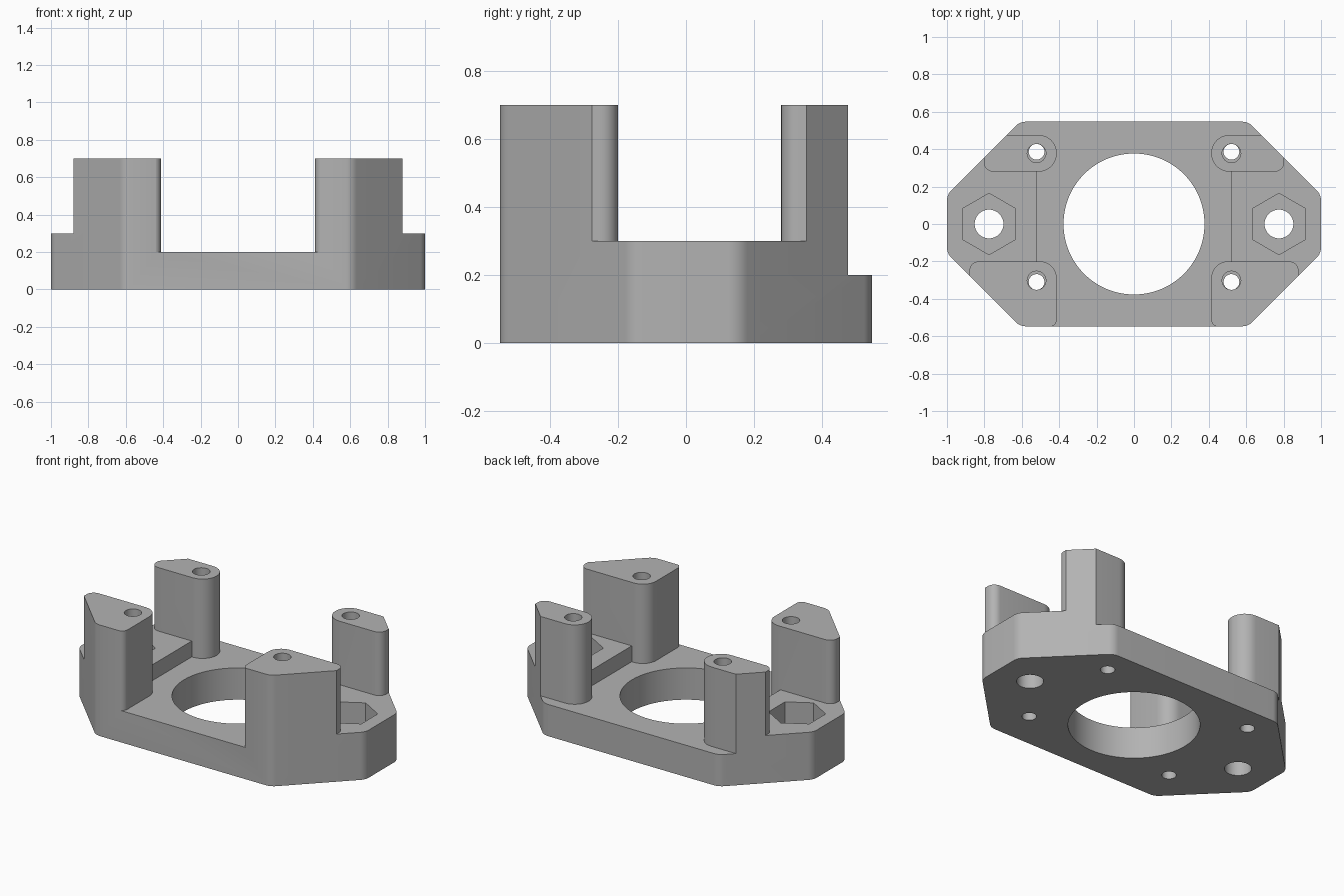
import bpy, bmesh, math
from mathutils import Vector

if "Cube" in bpy.data.objects:
    bpy.data.objects.remove(bpy.data.objects["Cube"], do_unlink=True)

grey = bpy.data.materials.new("plain_grey")
grey.use_nodes = True
colour = (0.45, 0.45, 0.45, 1)
grey.diffuse_color = colour
grey.node_tree.nodes["Principled BSDF"].inputs["Base Color"].default_value = colour


def rounded(corners, steps=8):
    """Outline from (x, y, radius) corners, each replaced by a tangent arc."""
    out = []
    for i, (x, y, r) in enumerate(corners):
        p = Vector((x, y))
        if r == 0:
            out.append(p)
            continue
        a = (Vector(corners[i - 1][:2]) - p).normalized()
        b = (Vector(corners[(i + 1) % len(corners)][:2]) - p).normalized()
        half = a.angle(b) / 2
        centre = p + (a + b).normalized() * r / math.sin(half)
        start = p + a * r / math.tan(half) - centre
        end = p + b * r / math.tan(half) - centre
        a0 = math.atan2(start.y, start.x)
        turn = math.atan2(end.y, end.x) - a0
        turn = (turn + math.pi) % math.tau - math.pi
        for k in range(steps + 1):
            t = a0 + turn * k / steps
            out.append(centre + Vector((math.cos(t), math.sin(t))) * r)
    return out


def disc(x, y, r, sides=48, phase=0):
    return [Vector((x + r * math.cos(phase + math.tau * k / sides),
                    y + r * math.sin(phase + math.tau * k / sides))) for k in range(sides)]


def prism(name, outline, z0, z1, side=1):
    bm = bmesh.new()
    face = bm.faces.new([bm.verts.new((side * p.x, p.y, z0)) for p in outline])
    grown = bmesh.ops.extrude_face_region(bm, geom=[face])["geom"]
    bmesh.ops.translate(bm, vec=(0, 0, z1 - z0),
                        verts=[v for v in grown if isinstance(v, bmesh.types.BMVert)])
    bmesh.ops.recalc_face_normals(bm, faces=bm.faces)
    mesh = bpy.data.meshes.new(name)
    bm.to_mesh(mesh)
    bm.free()
    obj = bpy.data.objects.new(name, mesh)
    mesh.materials.append(grey)
    bpy.context.collection.objects.link(obj)
    return obj


def combine(target, tool, operation):
    mod = target.modifiers.new(operation, "BOOLEAN")
    mod.operation, mod.object, mod.solver = operation, tool, "EXACT"
    bpy.context.view_layer.objects.active = target
    bpy.ops.object.modifier_apply(modifier=mod.name)
    bpy.data.objects.remove(tool, do_unlink=True)


def box(x0, x1, y0, y1):
    return rounded([(x0, y0, 0), (x1, y0, 0), (x1, y1, 0), (x0, y1, 0)])


HOLE_X, BACK_Y, FRONT_Y = 0.518, 0.378, -0.302
body = prism("mount_bracket", box(-1.3, 1.3, -0.8, 0.8), 0, 0.2)

# Raised pads and corner posts, oversized where the outer wall trims them
back_post = rounded([(0.413, 0.28, 0.097), (0.803, 0.28, 0.05),
                     (0.803, 0.476, 0), (0.413, 0.476, 0.097)])
front_post = rounded([(0.413, -0.55, 0.04), (0.88, -0.55, 0),
                      (0.88, -0.2, 0.05), (0.413, -0.2, 0.09)])
for s in (1, -1):
    combine(body, prism("pad", box(HOLE_X, 1.3, FRONT_Y, BACK_Y), 0.1, 0.3, s), "UNION")
    combine(body, prism("back_post", back_post, 0.05, 0.7, s), "UNION")
    combine(body, prism("front_post", front_post, 0.05, 0.7, s), "UNION")

# Outer wall: elongated octagon with softened corners
quarter = [(0.61, 0.547), (1.0, 0.157)]
corners = ([(x, y, 0.08) for x, y in quarter] + [(x, -y, 0.08) for x, y in quarter[::-1]]
           + [(-x, -y, 0.08) for x, y in quarter] + [(-x, y, 0.08) for x, y in quarter[::-1]])
combine(body, prism("outer_wall", rounded(corners), -0.1, 0.9), "INTERSECT")

# Central bore, nut pockets with bolt holes, and screw holes
combine(body, prism("bore", disc(0, 0, 0.377, 96), -0.1, 0.9), "DIFFERENCE")
for s in (1, -1):
    pocket = disc(0.775, 0, 0.164, 6, math.pi / 2)
    combine(body, prism("nut_pocket", pocket, 0.12, 0.4, s), "DIFFERENCE")
    combine(body, prism("bolt_hole", disc(0.775, 0, 0.077), -0.1, 0.4, s), "DIFFERENCE")
    for y, shift in ((BACK_Y, 0.008), (FRONT_Y, -0.008)):
        wide = disc(HOLE_X + 0.003, y, 0.05, 32)
        narrow = disc(HOLE_X + 0.003, y + shift, 0.042, 32)
        combine(body, prism("screw_hole", wide, 0.2, 0.9, s), "DIFFERENCE")
        combine(body, prism("screw_exit", narrow, -0.1, 0.3, s), "DIFFERENCE")

bpy.ops.object.select_all(action="DESELECT")
body.select_set(True)
bpy.context.view_layer.objects.active = body
bpy.ops.object.shade_smooth_by_angle(angle=math.radians(30))
